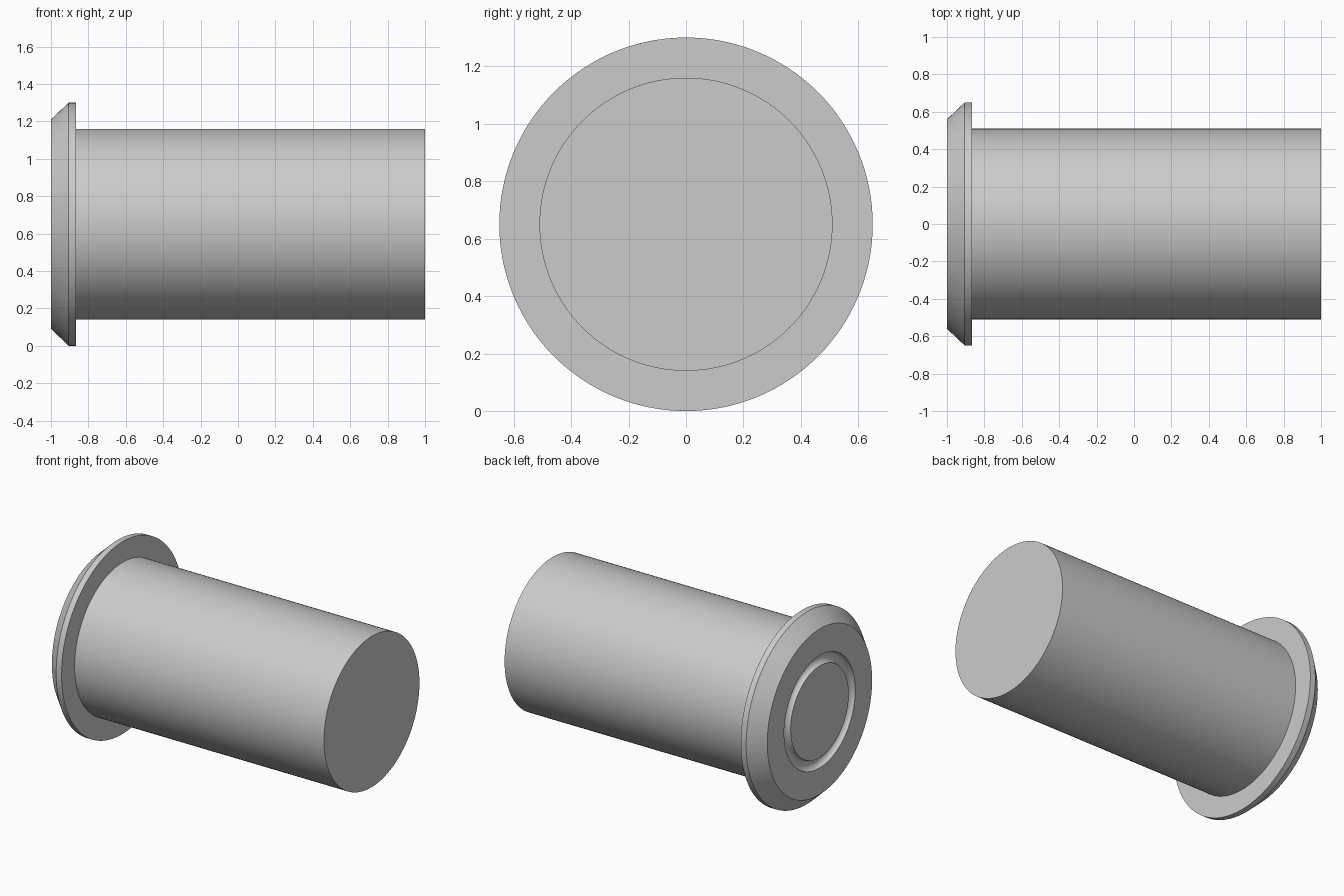
import bpy
import bmesh
from math import pi, sin, cos, radians
from mathutils import Vector

cube = bpy.data.objects.get("Cube")
if cube:
    bpy.data.objects.remove(cube, do_unlink=True)

AXIS_HEIGHT = 0.65
BARREL_R = 0.51
FLANGE_BACK = -0.865

grey = bpy.data.materials.new("plain_grey")
grey.use_nodes = True
colour = (0.6, 0.6, 0.6, 1)
grey.diffuse_color = colour
grey.node_tree.nodes["Principled BSDF"].inputs["Base Color"].default_value = colour


def lathe(name, profile, steps=128):
    """Turn an (x, radius) profile around the long x axis."""
    bm = bmesh.new()
    verts = [bm.verts.new((x, 0, r)) for x, r in profile]
    edges = [bm.edges.new(pair) for pair in zip(verts, verts[1:])]
    bmesh.ops.spin(bm, geom=verts + edges, cent=(0, 0, 0), axis=Vector((1, 0, 0)),
                   angle=2 * pi, steps=steps)
    bmesh.ops.remove_doubles(bm, verts=bm.verts, dist=0.0002)
    bmesh.ops.recalc_face_normals(bm, faces=bm.faces)
    mesh = bpy.data.meshes.new(name)
    bm.to_mesh(mesh)
    bm.free()
    mesh.materials.append(grey)
    obj = bpy.data.objects.new(name, mesh)
    obj.location.z = AXIS_HEIGHT
    bpy.context.collection.objects.link(obj)
    bpy.ops.object.select_all(action="DESELECT")
    obj.select_set(True)
    bpy.context.view_layer.objects.active = obj
    bpy.ops.object.shade_smooth_by_angle(angle=radians(30))
    return obj


# Round groove sunk into the outer face of the flange
GROOVE_MID, GROOVE_R, ARC = 0.345, 0.035, 12
groove = [(-1 + GROOVE_R * sin(pi * i / ARC), GROOVE_MID - GROOVE_R * cos(pi * i / ARC))
          for i in range(ARC + 1)]

# Chamfered flange with its grooved face
lathe("flange", [(-1, 0)] + groove + [(-1, 0.56), (-0.905, 0.65),
                                      (FLANGE_BACK, 0.65), (FLANGE_BACK, BARREL_R)])

# Plain cylindrical barrel, open where it meets the flange
lathe("barrel", [(FLANGE_BACK, BARREL_R), (1, BARREL_R), (1, 0)])
